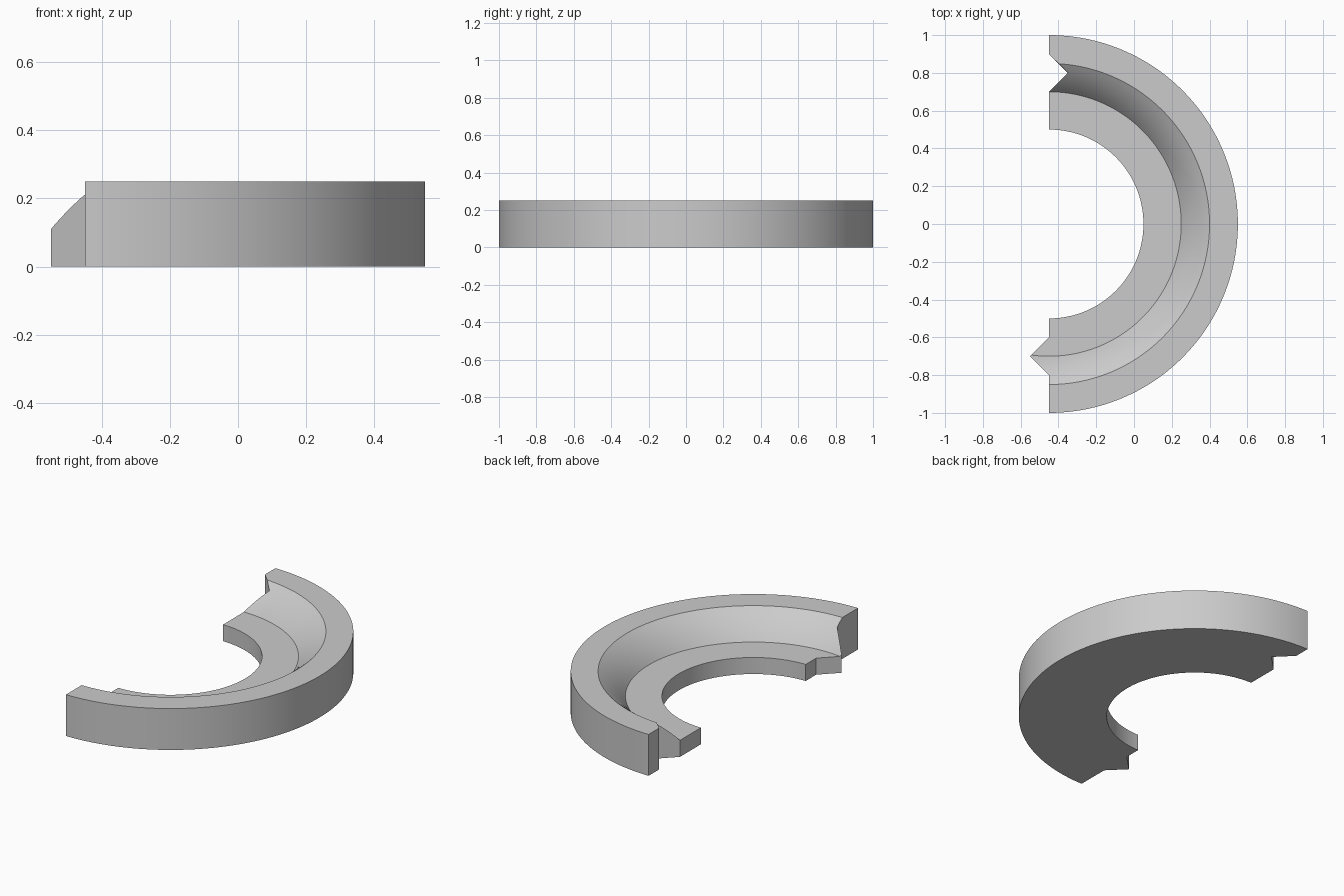
import bpy, bmesh, math
from mathutils import Matrix, Vector

cube = bpy.data.objects.get("Cube")
if cube:
    bpy.data.objects.remove(cube, do_unlink=True)

CENTRE_X = -0.45
HEIGHT = 0.25
SHELF = 0.1


def material(name, colour):
    mat = bpy.data.materials.new(name)
    mat.use_nodes = True
    mat.diffuse_color = colour
    mat.node_tree.nodes["Principled BSDF"].inputs["Base Color"].default_value = colour
    return mat


def mesh_object(name, bm):
    bmesh.ops.recalc_face_normals(bm, faces=bm.faces)
    mesh = bpy.data.meshes.new(name)
    bm.to_mesh(mesh)
    bm.free()
    obj = bpy.data.objects.new(name, mesh)
    bpy.context.collection.objects.link(obj)
    return obj


def bulged_slope(start, end, bulge, steps):
    """Points strictly between start and end, bowed upwards and inwards."""
    a, b = Vector(start), Vector(end)
    normal = Vector((a.y - b.y, b.x - a.x)).normalized()
    points = []
    for i in range(1, steps):
        t = i / steps
        points.append(tuple(a.lerp(b, t) + normal * 4 * bulge * t * (1 - t)))
    return points


def revolve(name, profile, segments):
    """Closed ring made by turning a closed (radius, height) profile."""
    bm = bmesh.new()
    rings = []
    for s in range(segments):
        turn = Matrix.Rotation(math.tau * s / segments, 3, "Z")
        rings.append([bm.verts.new(turn @ Vector((r, 0, z))) for r, z in profile])
    n = len(profile)
    for s, ring in enumerate(rings):
        after = rings[(s + 1) % segments]
        for i in range(n):
            j = (i + 1) % n
            bm.faces.new((ring[i], after[i], after[j], ring[j]))
    bmesh.ops.translate(bm, verts=bm.verts, vec=(CENTRE_X, 0, 0))
    return mesh_object(name, bm)


def prism(name, outline, low, high):
    bm = bmesh.new()
    face = bm.faces.new([bm.verts.new((x, y, low)) for x, y in outline])
    top = bmesh.ops.extrude_face_region(bm, geom=[face])["geom"]
    moved = [v for v in top if isinstance(v, bmesh.types.BMVert)]
    bmesh.ops.translate(bm, verts=moved, vec=(0, 0, high - low))
    return mesh_object(name, bm)


# Ring: low inner shelf, bowed slope, flat outer rim
foot, rim = (0.7, SHELF), (0.85, HEIGHT)
profile = [(0.5, 0), (0.5, SHELF), foot]
profile += bulged_slope(foot, rim, 0.01, 8)
profile += [rim, (1, HEIGHT), (1, 0)]
half_ring = revolve("half_ring", profile, 180)

# Plan outline of the half, with a pointed tongue and a matching notch
x = CENTRE_X
outline = [(x, -1.2), (x, -0.8), (x - 0.1, -0.7), (x, -0.6),
           (x, 0.7), (x + 0.1, 0.8), (x, 0.9), (x, 1.2), (1, 1.2), (1, -1.2)]
cutter = prism("half_cutter", outline, -0.2, 0.5)
cutter.hide_render = True

# Keep only the half inside the outline
cut = half_ring.modifiers.new("keep_half", "BOOLEAN")
cut.operation = "INTERSECT"
cut.solver = "EXACT"
cut.object = cutter
bpy.context.view_layer.update()
bpy.context.view_layer.objects.active = half_ring
half_ring.select_set(True)
bpy.ops.object.modifier_apply(modifier=cut.name)
bpy.data.objects.remove(cutter, do_unlink=True)

# Finish: one grey, smooth curves with crisp edges
half_ring.data.materials.clear()
half_ring.data.materials.append(material("plain_grey", (0.6, 0.6, 0.6, 1)))
bpy.ops.object.shade_smooth_by_angle(angle=math.radians(30))
